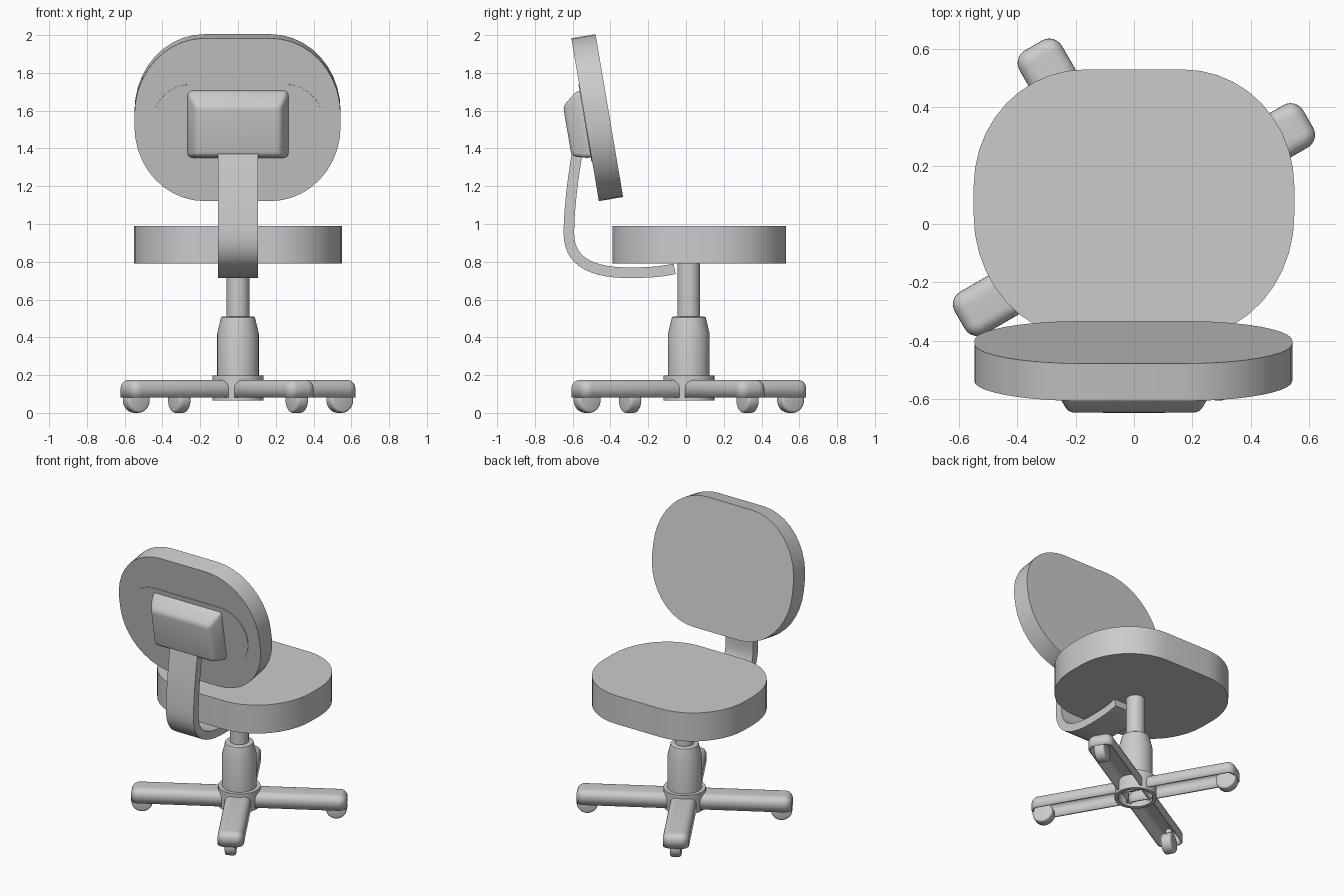
import bpy, bmesh
from math import sin, cos, pi, radians
from mathutils import Matrix, Vector
from mathutils.geometry import interpolate_bezier

if "Cube" in bpy.data.objects:
    bpy.data.objects.remove(bpy.data.objects["Cube"])

CY = 0.015  # column axis in y


def finish(bm, name, matrix=Matrix(), angle=35):
    bmesh.ops.recalc_face_normals(bm, faces=bm.faces)
    me = bpy.data.meshes.new(name)
    bm.to_mesh(me)
    bm.free()
    ob = bpy.data.objects.new(name, me)
    bpy.context.collection.objects.link(ob)
    ob.matrix_world = matrix
    bpy.ops.object.select_all(action='DESELECT')
    ob.select_set(True)
    bpy.context.view_layer.objects.active = ob
    bpy.ops.object.shade_smooth_by_angle(angle=radians(angle))
    return ob


def outline(x0, x1, y0, y1, rx, ry_low, ry_high, n=10):
    """Rounded rectangle with elliptical corners, counter-clockwise."""
    corners = [(x1 - rx, y1 - ry_high, ry_high, 0), (x0 + rx, y1 - ry_high, ry_high, 1),
               (x0 + rx, y0 + ry_low, ry_low, 2), (x1 - rx, y0 + ry_low, ry_low, 3)]
    return [(cx + rx * cos((q + i / n) * pi / 2), cy + ry * sin((q + i / n) * pi / 2))
            for cx, cy, ry, q in corners for i in range(n + 1)]


def prism(pts, z0, z1, bevel_top=0.0, bevel_bottom=0.0, segs=6, open_bottom=False):
    bm = bmesh.new()
    low = [bm.verts.new((x, y, z0)) for x, y in pts]
    high = [bm.verts.new((x, y, z1)) for x, y in pts]
    bottom, top = bm.faces.new(low[::-1]), bm.faces.new(high)
    for i in range(len(pts)):
        j = (i + 1) % len(pts)
        bm.faces.new((low[i], low[j], high[j], high[i]))
    top_edges, bottom_edges = list(top.edges), list(bottom.edges)
    if open_bottom:
        bmesh.ops.delete(bm, geom=[bottom], context='FACES_ONLY')
    if bevel_top:
        edges = top_edges + (bottom_edges if bevel_bottom else [])
        bmesh.ops.bevel(bm, geom=edges, offset=bevel_top, segments=segs,
                        profile=0.5, affect='EDGES')
    return bm


def lathe(name, profile, closed=False, steps=40):
    bm = bmesh.new()
    vs = [bm.verts.new((r, 0, z)) for r, z in profile]
    es = [bm.edges.new(p) for p in zip(vs, vs[1:])]
    if closed:
        es.append(bm.edges.new((vs[-1], vs[0])))
    bmesh.ops.spin(bm, geom=vs + es, cent=(0, 0, 0), axis=(0, 0, 1),
                   angle=2 * pi, steps=steps, use_merge=True)
    bmesh.ops.remove_doubles(bm, verts=bm.verts, dist=1e-5)
    return finish(bm, name, Matrix.Translation((0, CY, 0)), 25)


# Seat cushion
finish(prism(outline(-.55, .55, -.39, .53, .38, .42, .40), .79, .99, .062, .062), "seat")

# Backrest cushion, rear panel and bracket share one tilted frame
tilt = Matrix.Translation((0, -.47, 1.563)) @ Matrix.Rotation(radians(99.6), 4, 'X')
finish(prism(outline(-.548, .543, -.437, .437, .37, .40, .41), -.065, .065, .055, .055),
       "backrest", tilt)
finish(prism(outline(-.45, .45, -.224, .19, .2, .2, .2), .05, .069), "back_panel", tilt)

bm = bmesh.new()
rings = [[bm.verts.new(p) for p in ((-w, a, z), (w, a, z), (w, b, z), (-w, b, z))]
         for w, a, b, z in ((.267, -.203, .157, .055), (.267, -.203, .157, .085),
                            (.225, -.178, .09, .168))]
bm.faces.new(rings[0])
bm.faces.new(rings[2])
for lo, hi in zip(rings, rings[1:]):
    for i in range(4):
        j = (i + 1) % 4
        bm.faces.new((lo[i], lo[j], hi[j], hi[i]))
round_edges = [e for e in bm.edges if not all(v in rings[0] for v in e.verts)]
bmesh.ops.bevel(bm, geom=round_edges, offset=.022, segments=4, profile=.5, affect='EDGES')
finish(bm, "back_bracket", tilt)

# Curved support bar, swept in the y-z plane
segments = [((-.567, 1.43), (-.59, 1.3), (-.62, 1.1), (-.62, .95)),
            ((-.62, .80), (-.50, .742), (-.30, .742)),
            ((-.20, .742), (-.13, .747), (-.06, .763))]
path, start = [], None
for seg in segments:
    pts = [Vector((*p, 0)) for p in seg]
    if start is not None:
        pts = [start] + pts
    path += interpolate_bezier(*pts, 14)[1 if path else 0:]
    start = pts[-1]
sides = [[], []]
for i, p in enumerate(path):
    t = (path[min(i + 1, len(path) - 1)] - path[max(i - 1, 0)]).normalized()
    n = Vector((-t.y, t.x, 0)) * .028
    sides[0].append(p + n)
    sides[1].append(p - n)
bar = prism([(p.x, p.y) for p in sides[0] + sides[1][::-1]], -.107, .107)
# Local x, y, z become world y, z, x
finish(bar, "support_bar", Matrix(((0, 0, 1, 0), (1, 0, 0, 0), (0, 1, 0, 0), (0, 0, 0, 1))))

# Gas lift column and hub
lathe("column", [(0, .79), (.06, .79), (.06, .51), (.082, .51), (.09, .505),
                 (.11, .42), (.11, .17), (0, .17)])
lathe("hub", [(.135, .065), (.135, .198), (.09, .198), (.09, .17), (.11, .17), (.11, .065)], True)

# Four hollow legs with casters
for k in range(4):
    place = Matrix.Translation((0, CY, 0)) @ Matrix.Rotation(radians(30 + 90 * k), 4, 'Z')
    leg = finish(prism(outline(.06, .69, -.084, .084, .05, .05, .05, 6), .082, .175, .045,
                       open_bottom=True), f"leg_{k + 1}", place)
    shell = leg.modifiers.new("shell", 'SOLIDIFY')
    shell.thickness, shell.offset = .012, -1

    bm = bmesh.new()
    bmesh.ops.create_cone(bm, cap_ends=True, segments=32, radius1=.068, radius2=.068, depth=.07)
    rims = [e for e in bm.edges if abs(e.verts[0].co.z - e.verts[1].co.z) < 1e-4]
    bmesh.ops.bevel(bm, geom=rims, offset=.014, segments=3, profile=.5, affect='EDGES')
    finish(bm, f"caster_{k + 1}", place @ Matrix.Translation((.622, 0, .068))
           @ Matrix.Rotation(pi / 2, 4, 'X'))

    bm = bmesh.new()
    bmesh.ops.create_cone(bm, cap_ends=True, segments=16, radius1=.02, radius2=.02, depth=.06)
    finish(bm, f"caster_stem_{k + 1}", place @ Matrix.Translation((.622, 0, .137)))
